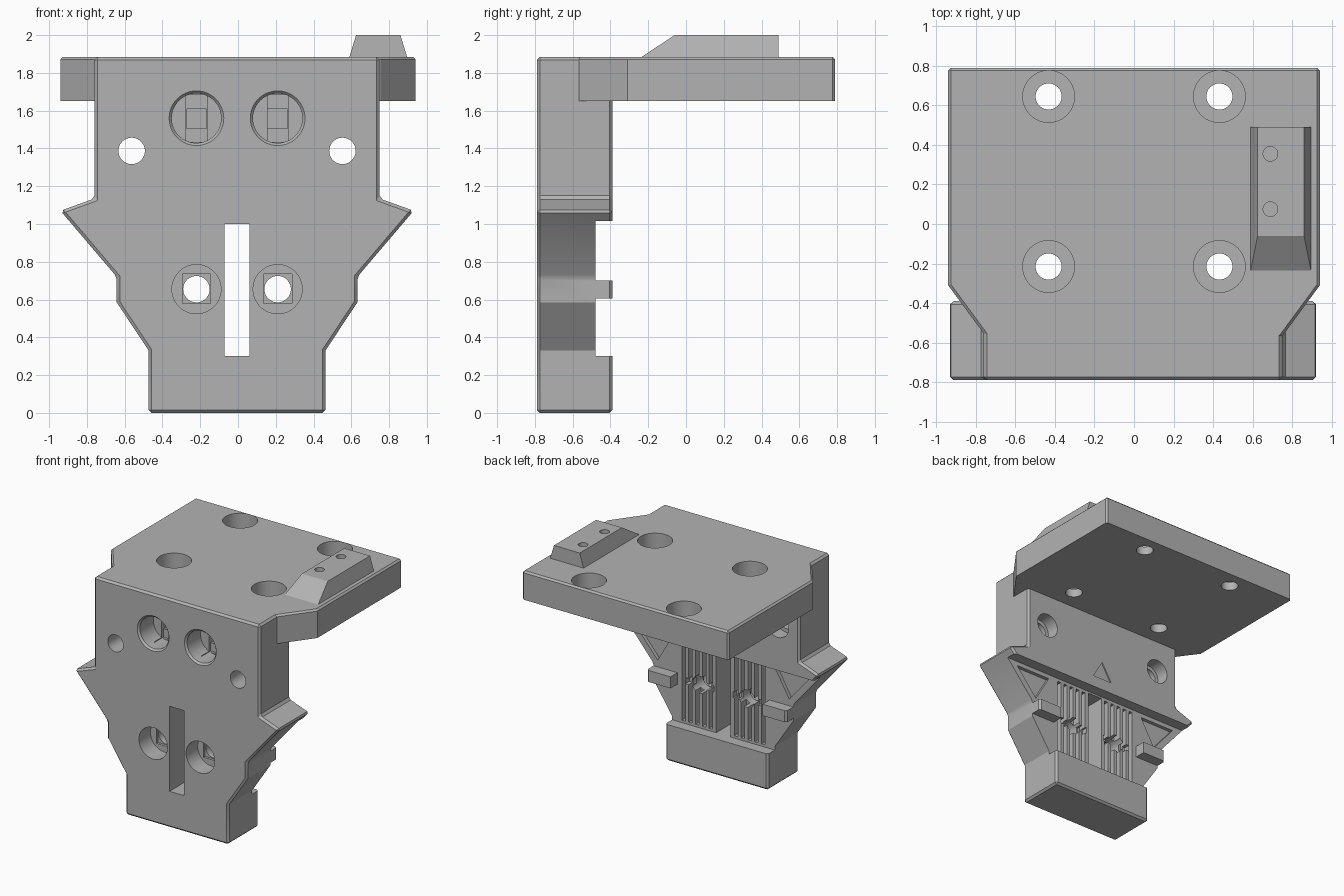
import bpy, bmesh, math
from mathutils import Vector, Matrix

if "Cube" in bpy.data.objects:
    bpy.data.objects.remove(bpy.data.objects["Cube"])

CX = -0.005   # centre line of the upright body

grey = bpy.data.materials.new("mid_grey")
grey.diffuse_color = (0.45, 0.45, 0.45, 1)
grey.use_nodes = True
grey.node_tree.nodes["Principled BSDF"].inputs["Base Color"].default_value = grey.diffuse_color


def finish(name, bm):
    bmesh.ops.recalc_face_normals(bm, faces=bm.faces)
    me = bpy.data.meshes.new(name)
    bm.to_mesh(me)
    bm.free()
    me.materials.append(grey)
    ob = bpy.data.objects.new(name, me)
    bpy.context.collection.objects.link(ob)
    return ob


def prism(name, pts, axis, lo, hi):
    """Extrude an outline along y (points are x,z) or z (points are x,y)."""
    bm = bmesh.new()
    place = (lambda a, b, c: (a, c, b)) if axis == 'y' else (lambda a, b, c: (a, b, c))
    face = bm.faces.new([bm.verts.new(place(a, b, lo)) for a, b in pts])
    new = bmesh.ops.extrude_face_region(bm, geom=[face])['geom']
    bmesh.ops.translate(bm, vec=Vector(place(0, 0, hi - lo)),
                        verts=[v for v in new if isinstance(v, bmesh.types.BMVert)])
    return finish(name, bm)


def box(x0, x1, y0, y1, z0, z1):
    return prism("cutter", [(x0, z0), (x1, z0), (x1, z1), (x0, z1)], 'y', y0, y1)


def cyl(axis, a, b, lo, hi, r, r2=None):
    """Cylinder or cone along y or z; a,b locate it across the axis."""
    bm = bmesh.new()
    bmesh.ops.create_cone(bm, cap_ends=True, segments=48, radius1=r,
                          radius2=r if r2 is None else r2, depth=hi - lo)
    m = (lo + hi) / 2
    if axis == 'y':
        bmesh.ops.rotate(bm, verts=bm.verts, matrix=Matrix.Rotation(-math.pi / 2, 3, 'X'))
        bmesh.ops.translate(bm, verts=bm.verts, vec=(a, m, b))
    else:
        bmesh.ops.translate(bm, verts=bm.verts, vec=(a, b, m))
    return finish("cutter", bm)


def combine(target, tool, op='DIFFERENCE'):
    mod = target.modifiers.new("combine", 'BOOLEAN')
    mod.operation, mod.object, mod.solver = op, tool, 'EXACT'
    bpy.context.view_layer.objects.active = target
    bpy.ops.object.modifier_apply(modifier=mod.name)
    bpy.data.objects.remove(tool)


def bevel(ob, width, rule):
    bm = bmesh.new()
    bm.from_mesh(ob.data)
    edges = [e for e in bm.edges if e.calc_face_angle(0) > math.radians(40) and rule(e)]
    bmesh.ops.bevel(bm, geom=edges, offset=width, segments=1, affect='EDGES')
    bm.to_mesh(ob.data)
    bm.free()


def mirrored(half):
    return [(CX + x, z) for x, z in half] + [(CX - x, z) for x, z in reversed(half)]


# upright body
body = prism("bracket", mirrored([(0.468, 0), (0.468, 0.33), (0.637, 0.585), (0.637, 0.72),
                                  (0.935, 1.07), (0.755, 1.135), (0.755, 1.885)]),
             'y', -0.79, -0.39)
bevel(body, 0.016, lambda e: True)

# rear recess that leaves two side lugs
combine(body, prism("cutter", mirrored([(1.1, 0.30), (1.1, 0.605), (0.42, 0.605), (0.42, 0.70),
                                        (1.1, 0.70), (1.1, 1.015)]), 'y', -0.48, -0.3))

# top plate
half = [(0.745, -0.575), (0.94, -0.31), (0.94, 0.79)]
plate = prism("top_plate", half + [(-x, y) for x, y in reversed(half)], 'z', 1.65, 1.885)
bevel(plate, 0.014, lambda e: max(v.co.z for v in e.verts) > 1.8)
combine(body, plate, 'UNION')

# central slot
combine(body, box(CX - 0.066, CX + 0.066, -0.9, -0.3, 0.30, 1.0))

for s in (-1, 1):
    x = CX + s * 0.215
    # ribbed belt clamps on the back
    for i in range(5):
        gx = CX + s * (0.115 + 0.062 * i)
        combine(body, box(gx - 0.016, gx + 0.016, -0.55, -0.44, 0.32, 0.99))
    combine(body, box(x - 0.13, x + 0.13, -0.53, -0.44, 0.63, 0.68))
    # triangular side pockets
    combine(body, prism("cutter", [(CX + s * a, b) for a, b in
                                   ((0.47, 0.98), (0.79, 0.98), (0.60, 0.755))],
                        'y', -0.51, -0.44))
    # lower screw holes with stepped counterbore
    combine(body, cyl('y', x, 0.655, -0.9, -0.3, 0.07))
    combine(body, cyl('y', x, 0.655, -0.9, -0.64, 0.13))
    combine(body, box(x - 0.075, x + 0.075, -0.7, -0.62, 0.578, 0.735))
    # upper blind bores with chamfered rim
    combine(body, cyl('y', x, 1.56, -0.9, -0.60, 0.131))
    combine(body, cyl('y', x, 1.56, -0.80, -0.775, 0.154, 0.131))
    combine(body, box(x - 0.055, x + 0.055, -0.7, -0.58, 1.435, 1.685))
    combine(body, box(x - 0.053, x + 0.053, -0.7, -0.56, 1.505, 1.61))
    # outer mounting holes, wider at the back
    hx = CX + s * 0.558
    combine(body, cyl('y', hx, 1.387, -0.9, -0.3, 0.07))
    combine(body, cyl('y', hx, 1.387, -0.50, -0.3, 0.10))
    # plate screw holes
    for y in (0.645, -0.215):
        combine(body, cyl('z', s * 0.432, y, 1.5, 2.1, 0.066))
        combine(body, cyl('z', s * 0.432, y, 1.72, 2.1, 0.131))

# direction mark on the back
combine(body, prism("cutter", [(CX - 0.09, 1.11), (CX + 0.09, 1.11), (CX, 1.26)],
                    'y', -0.40, -0.3))

# sloped switch mount on the plate
bm = bmesh.new()
low = [bm.verts.new((x, y, 1.875)) for x, y in
       ((0.587, -0.25), (0.898, -0.25), (0.898, 0.49), (0.587, 0.49))]
top = [bm.verts.new((x, y, 2.0)) for x, y in
       ((0.625, -0.06), (0.86, -0.06), (0.86, 0.49), (0.625, 0.49))]
bm.faces.new(low)
bm.faces.new(top)
for i in range(4):
    j = (i + 1) % 4
    bm.faces.new((low[i], low[j], top[j], top[i]))
combine(body, finish("switch_mount", bm), 'UNION')
for y in (0.355, 0.075):
    combine(body, cyl('z', 0.69, y, 1.80, 2.1, 0.037))

# shading
bpy.ops.object.select_all(action='DESELECT')
body.select_set(True)
bpy.context.view_layer.objects.active = body
bpy.ops.object.shade_smooth_by_angle(angle=math.radians(25))
